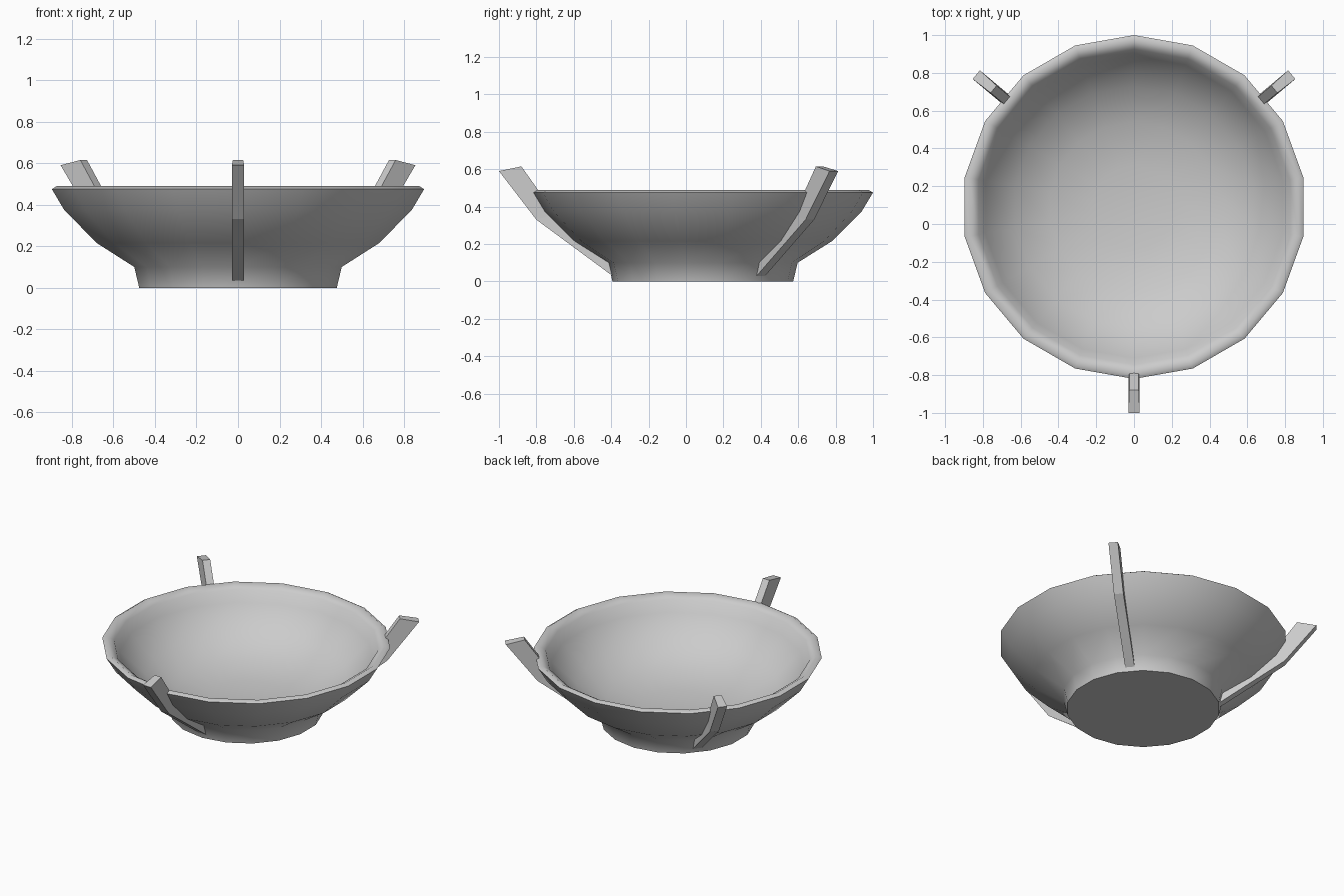
import bpy, bmesh, math
from mathutils import Matrix, Vector

cube = bpy.data.objects.get("Cube")
if cube:
    bpy.data.objects.remove(cube, do_unlink=True)

SIDES = 18
CENTRE = Vector((0, 0.09, 0))

grey = bpy.data.materials.new("light grey")
grey.use_nodes = True
colour = (0.6, 0.6, 0.6, 1)
grey.diffuse_color = colour
grey.node_tree.nodes["Principled BSDF"].inputs["Base Color"].default_value = colour


def add_object(name, bm):
    bmesh.ops.recalc_face_normals(bm, faces=bm.faces)
    mesh = bpy.data.meshes.new(name)
    bm.to_mesh(mesh)
    bm.free()
    obj = bpy.data.objects.new(name, mesh)
    obj.location = CENTRE
    mesh.materials.append(grey)
    bpy.context.collection.objects.link(obj)
    return obj


# Bowl: one closed profile from the foot, over the lip and down the inside
profile = [(0, 0), (0.483, 0), (0.507, 0.1), (0.69, 0.215), (0.85, 0.375),
           (0.91, 0.475), (0.885, 0.49), (0.835, 0.46), (0.8, 0.385),
           (0.64, 0.235), (0.45, 0.15), (0.22, 0.115), (0, 0.11)]
bm = bmesh.new()
verts = [bm.verts.new((0, -r, z)) for r, z in profile]
edges = [bm.edges.new(pair) for pair in zip(verts, verts[1:])]
bmesh.ops.spin(bm, geom=verts + edges, axis=(0, 0, 1), cent=(0, 0, 0),
               angle=math.tau, steps=SIDES)
bmesh.ops.remove_doubles(bm, verts=bm.verts, dist=0.0005)
bowl = add_object("bowl", bm)
bpy.ops.object.select_all(action='DESELECT')
bowl.select_set(True)
bpy.context.view_layer.objects.active = bowl
bpy.ops.object.shade_smooth_by_angle(angle=math.radians(65))

# Fins: bent bars, given as outer and inner points from bottom to top
outer = [(0.47, 0.02), (0.89, 0.33), (1.09, 0.59)]
inner = [(0.44, 0.05), (0.79, 0.36), (0.97, 0.615)]


def add_fin(name, degrees):
    bm = bmesh.new()
    rings = []
    for (ro, zo), (ri, zi) in zip(outer, inner):
        corners = [(-0.03, -ro, zo), (0.03, -ro, zo),
                   (0.025, -ri, zi), (-0.025, -ri, zi)]
        rings.append([bm.verts.new(c) for c in corners])
    for low, high in zip(rings, rings[1:]):
        for i in range(4):
            j = (i + 1) % 4
            bm.faces.new((low[i], low[j], high[j], high[i]))
    bm.faces.new(rings[0])
    bm.faces.new(rings[-1])
    bmesh.ops.rotate(bm, verts=bm.verts, cent=(0, 0, 0),
                     matrix=Matrix.Rotation(math.radians(degrees), 3, 'Z'))
    add_object(name, bm)


for name, degrees in (("front_fin", 0), ("left_fin", 130), ("right_fin", -130)):
    add_fin(name, degrees)
